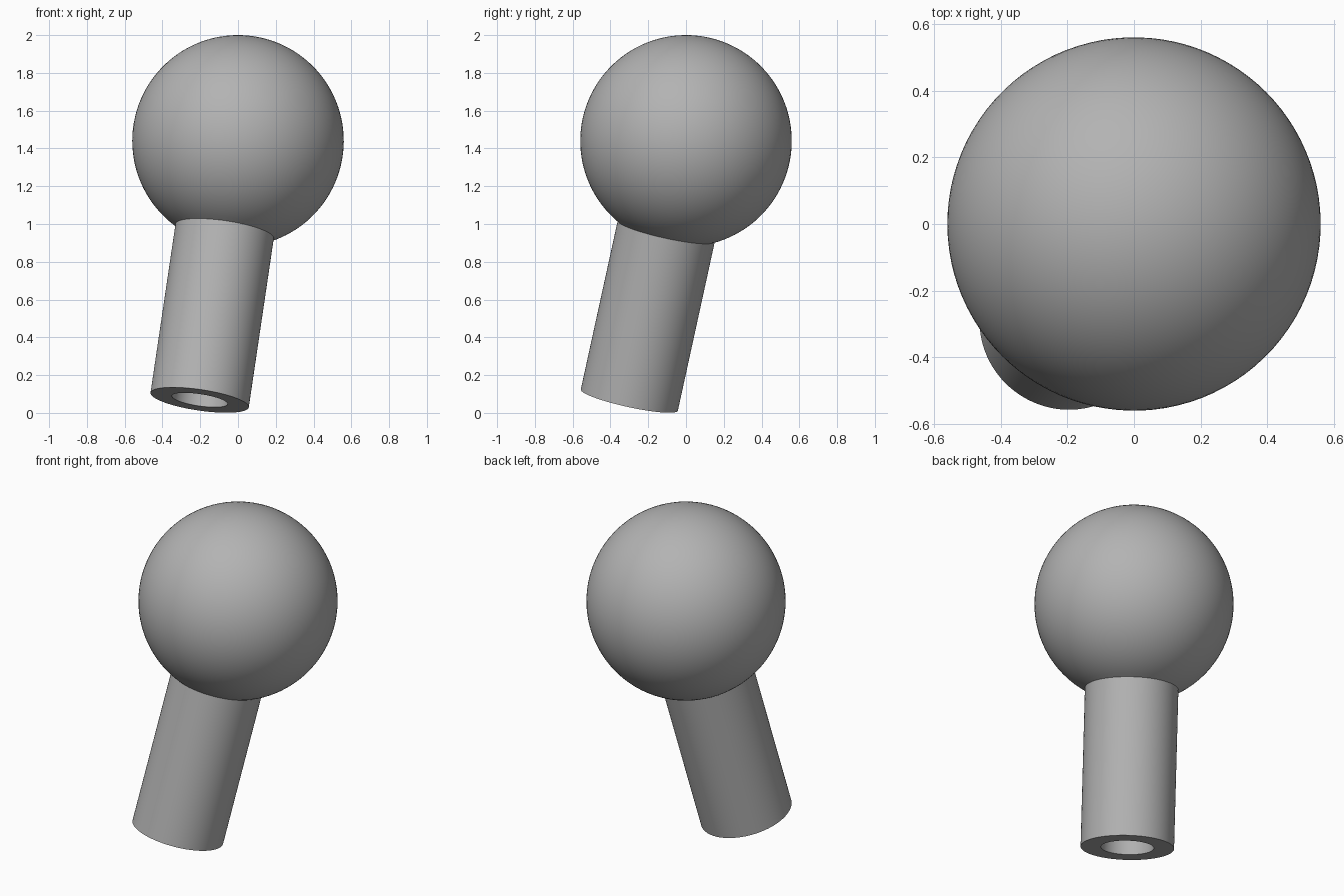
import bpy, bmesh
from math import sin, cos, pi, sqrt, asin
from mathutils import Vector, Matrix

cube = bpy.data.objects.get("Cube")
if cube:
    bpy.data.objects.remove(cube, do_unlink=True)

BALL_R, TUBE_R, BORE_R = 0.56, 0.263, 0.149
CENTRE = Vector((0, 0, 1.44))
END = Vector((-0.203, -0.3, 0.068))
SEGMENTS = 96

grey = bpy.data.materials.new("plain grey")
grey.use_nodes = True
colour = (0.45, 0.45, 0.45, 1)
grey.diffuse_color = colour
grey.node_tree.nodes["Principled BSDF"].inputs["Base Color"].default_value = colour

axis = CENTRE - END
length = axis.length
placement = Matrix.Translation(CENTRE) @ axis.to_track_quat('Z', 'Y').to_matrix().to_4x4()


def lathe(name, profile):
    """Revolve (radius, height) points about the tilted axis through the ball."""
    bm = bmesh.new()
    verts = [bm.verts.new((r, 0, z)) for r, z in profile]
    edges = [bm.edges.new(pair) for pair in zip(verts, verts[1:])]
    bmesh.ops.spin(bm, geom=verts + edges, cent=(0, 0, 0), axis=(0, 0, 1),
                   angle=2 * pi, steps=SEGMENTS, use_merge=True)
    bmesh.ops.remove_doubles(bm, verts=bm.verts[:], dist=1e-5)
    bmesh.ops.recalc_face_normals(bm, faces=bm.faces[:])
    bm.transform(placement)
    mesh = bpy.data.meshes.new(name)
    bm.to_mesh(mesh)
    bm.free()
    mesh.materials.append(grey)
    obj = bpy.data.objects.new(name, mesh)
    bpy.context.collection.objects.link(obj)
    bpy.ops.object.select_all(action='DESELECT')
    obj.select_set(True)
    bpy.context.view_layer.objects.active = obj
    bpy.ops.object.shade_smooth_by_angle(angle=pi / 9)
    return obj


# Ball arc from the pole down to where the tube meets it
join_angle = pi - asin(TUBE_R / BALL_R)
steps = 48
profile = [(BALL_R * sin(join_angle * i / steps), BALL_R * cos(join_angle * i / steps))
           for i in range(steps + 1)]
# Tube wall, end ring, then the blind bore ending at the ball
bore_top = -sqrt(BALL_R ** 2 - BORE_R ** 2)
profile += [(TUBE_R, -length), (BORE_R, -length), (BORE_R, bore_top), (0, bore_top)]
lathe("ball_with_hollow_shank", profile)
